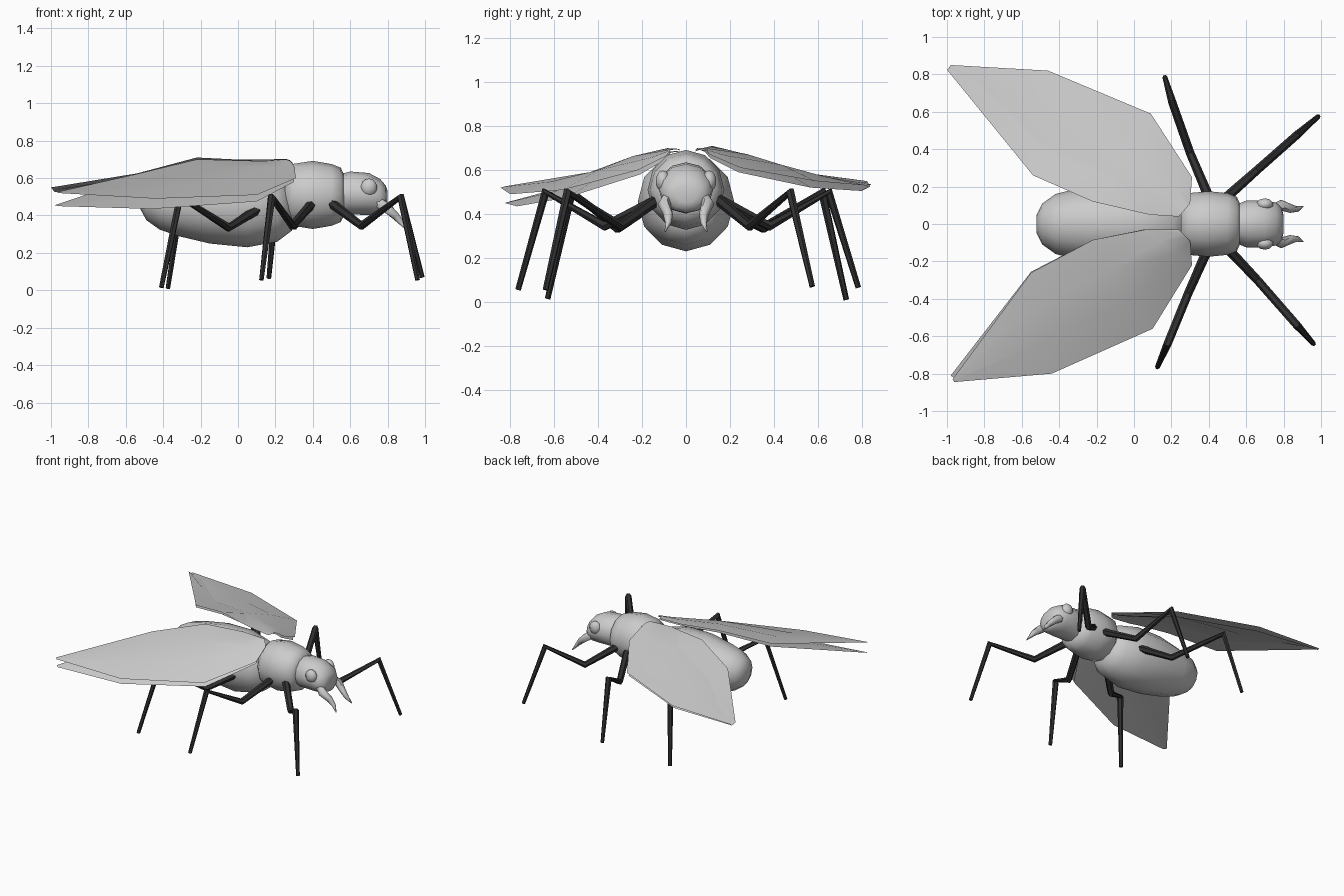
import bpy, bmesh, math
from mathutils import Vector

dark = bpy.data.materials.new("dark_shell")
dark.diffuse_color = (0.03, 0.03, 0.03, 1)


def finish(name, bm, mat=None, angle=60):
    bmesh.ops.recalc_face_normals(bm, faces=bm.faces)
    me = bpy.data.meshes.new(name)
    bm.to_mesh(me)
    bm.free()
    ob = bpy.data.objects.new(name, me)
    bpy.context.collection.objects.link(ob)
    if mat:
        me.materials.append(mat)
    bpy.ops.object.select_all(action='DESELECT')
    ob.select_set(True)
    bpy.context.view_layer.objects.active = ob
    bpy.ops.object.shade_smooth_by_angle(angle=math.radians(angle))
    return ob


def skin(bm, rings):
    """Join closed rings of vertices and cap both ends."""
    n = len(rings[0])
    for a, b in zip(rings, rings[1:]):
        for i in range(n):
            j = (i + 1) % n
            bm.faces.new((a[i], a[j], b[j], b[i]))
    bm.faces.new(rings[0])
    bm.faces.new(rings[-1])


def body_part(name, sections, sides=12):
    """Loft of ellipses along x: (x, centre z, half width, half height)."""
    bm = bmesh.new()
    rings = []
    for x, z, ry, rz in sections:
        rings.append([bm.verts.new((x, ry * math.sin(t), z + rz * math.cos(t)))
                      for t in (math.tau * i / sides for i in range(sides))])
    skin(bm, rings)
    return finish(name, bm)


def tube(name, path, radii, sides=6, mat=None, angle=60):
    bm = bmesh.new()
    pts = [Vector(p) for p in path]
    rings = []
    for i, (p, r) in enumerate(zip(pts, radii)):
        d = (pts[min(i + 1, len(pts) - 1)] - pts[max(i - 1, 0)]).normalized()
        u = d.cross(Vector((0, 0, 1))).normalized()
        v = u.cross(d)
        rings.append([bm.verts.new(p + r * (u * math.cos(t) + v * math.sin(t)))
                      for t in (math.tau * k / sides for k in range(sides))])
    skin(bm, rings)
    return finish(name, bm, mat, angle)


# Body segments
body_part("abdomen", [(0.29, 0.44, 0.11, 0.12), (0.21, 0.45, 0.18, 0.19),
                      (0.05, 0.455, 0.22, 0.225), (-0.15, 0.465, 0.21, 0.215),
                      (-0.32, 0.47, 0.185, 0.18), (-0.42, 0.475, 0.16, 0.15),
                      (-0.49, 0.48, 0.11, 0.105), (-0.52, 0.48, 0.05, 0.05)])
body_part("thorax", [(0.25, 0.51, 0.12, 0.13), (0.29, 0.51, 0.165, 0.165),
                     (0.40, 0.51, 0.175, 0.182), (0.50, 0.51, 0.165, 0.165),
                     (0.55, 0.51, 0.145, 0.145), (0.57, 0.51, 0.10, 0.10)])
body_part("head", [(0.54, 0.51, 0.10, 0.11), (0.60, 0.52, 0.125, 0.115),
                   (0.70, 0.515, 0.125, 0.112), (0.76, 0.50, 0.115, 0.095),
                   (0.79, 0.49, 0.085, 0.07), (0.80, 0.49, 0.045, 0.04)])

# Eyes and mandibles
for s, label in ((1, "left"), (-1, "right")):
    bm = bmesh.new()
    bmesh.ops.create_uvsphere(bm, u_segments=10, v_segments=7, radius=0.048)
    for v in bm.verts:
        v.co = Vector((v.co.x * 0.95 + 0.70, v.co.y * 0.7 + s * 0.105, v.co.z + 0.55))
    finish(label + "_eye", bm)
    tube(label + "_mandible",
         [(0.74, s * 0.075, 0.48), (0.79, s * 0.10, 0.445), (0.84, s * 0.082, 0.40),
          (0.875, s * 0.08, 0.36), (0.905, s * 0.095, 0.32)],
         [0.03, 0.03, 0.023, 0.015, 0.003])

# Legs: hip, low joint, knee, foot
LEGS = {
    "left_front": [(0.48, 0.13, 0.48), (0.66, 0.29, 0.345), (0.87, 0.475, 0.50), (0.985, 0.575, 0.07)],
    "right_front": [(0.48, -0.11, 0.48), (0.66, -0.30, 0.345), (0.87, -0.54, 0.50), (0.96, -0.64, 0.055)],
    "left_middle": [(0.41, 0.12, 0.48), (0.30, 0.38, 0.345), (0.205, 0.65, 0.50), (0.165, 0.785, 0.065)],
    "right_middle": [(0.41, -0.10, 0.48), (0.29, -0.37, 0.345), (0.18, -0.64, 0.50), (0.125, -0.765, 0.055)],
    "left_rear": [(0.10, 0.18, 0.43), (-0.05, 0.35, 0.335), (-0.30, 0.62, 0.50), (-0.375, 0.73, 0.01)],
    "right_rear": [(0.10, -0.18, 0.43), (-0.05, -0.31, 0.335), (-0.31, -0.52, 0.50), (-0.41, -0.63, 0.015)],
}
for label, path in LEGS.items():
    tube(label + "_leg", path, [0.027, 0.023, 0.022, 0.013], 6, dark, 40)


# Wings: thin domed sheets between a leading and a trailing edge
def wing(name, lead, trail, lift):
    bm = bmesh.new()
    rows = []
    for a, b, h in zip(lead, trail, lift):
        a, b = Vector(a), Vector(b)
        rows.append([bm.verts.new(a.lerp(b, t) + Vector((0, 0, h * 4 * t * (1 - t))))
                     for t in (0, 0.33, 0.67, 1)])
    for r, q in zip(rows, rows[1:]):
        for i in range(3):
            bm.faces.new((r[i], r[i + 1], q[i + 1], q[i]))
    return finish(name, bm)


LIFT = (0.02, 0.03, 0.03, 0.015, 0)
wing("right_upper_wing",
     [(0.30, -0.09, 0.665), (0.31, -0.22, 0.60), (0.10, -0.56, 0.51), (-0.44, -0.80, 0.49), (-0.96, -0.845, 0.52)],
     [(0.24, -0.03, 0.69), (0.06, -0.03, 0.695), (-0.22, -0.085, 0.70), (-0.55, -0.26, 0.62), (-0.97, -0.83, 0.525)],
     LIFT)
wing("right_lower_wing",
     [(0.29, -0.09, 0.65), (0.30, -0.21, 0.58), (0.10, -0.54, 0.475), (-0.46, -0.77, 0.435), (-0.96, -0.825, 0.45)],
     [(0.23, -0.03, 0.68), (0.05, -0.03, 0.685), (-0.22, -0.085, 0.685), (-0.55, -0.255, 0.60), (-0.98, -0.81, 0.455)],
     LIFT)
wing("left_upper_wing",
     [(0.30, 0.11, 0.67), (0.31, 0.25, 0.61), (0.09, 0.59, 0.55), (-0.46, 0.82, 0.53), (-0.98, 0.85, 0.535)],
     [(0.24, 0.04, 0.69), (0.08, 0.05, 0.70), (-0.22, 0.12, 0.695), (-0.54, 0.26, 0.61), (-0.99, 0.835, 0.535)],
     LIFT)
wing("left_lower_wing",
     [(0.29, 0.11, 0.655), (0.30, 0.24, 0.59), (0.09, 0.57, 0.52), (-0.46, 0.80, 0.505), (-0.98, 0.84, 0.525)],
     [(0.23, 0.04, 0.685), (0.08, 0.05, 0.695), (-0.22, 0.12, 0.71), (-0.54, 0.26, 0.625), (-1.0, 0.825, 0.55)],
     LIFT)
